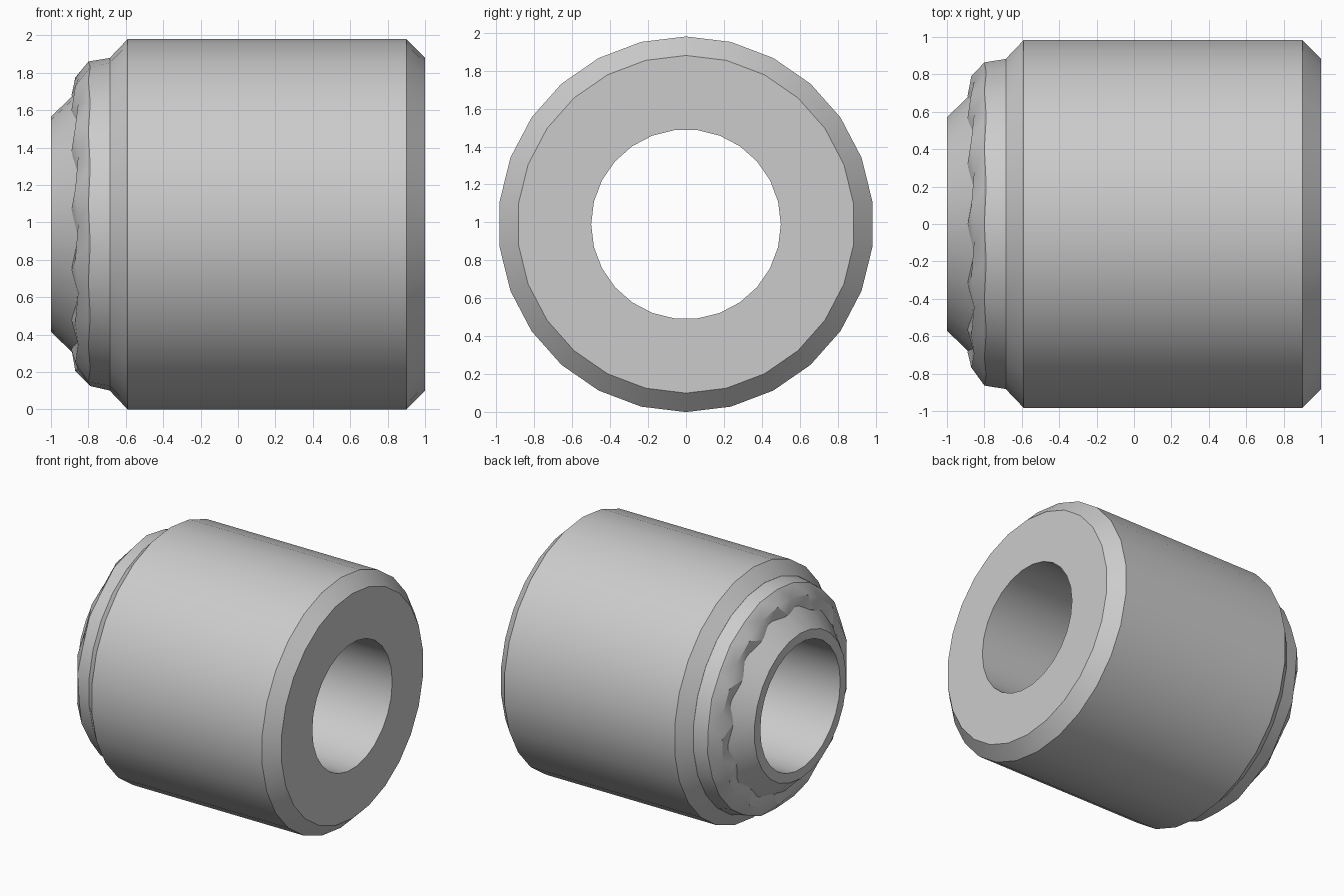
import bpy, bmesh, math

if "Cube" in bpy.data.objects:
    bpy.data.objects.remove(bpy.data.objects["Cube"])

AXIS_Z = 0.99

grey = bpy.data.materials.new("plain_grey")
grey.use_nodes = True
grey.diffuse_color = (0.6, 0.6, 0.6, 1)
grey.node_tree.nodes["Principled BSDF"].inputs["Base Color"].default_value = (0.6, 0.6, 0.6, 1)


def lathe(name, rings, sides, angle):
    """Closed shape turned around x. Each ring is (x, radius, phase in steps, dent)."""
    bm = bmesh.new()
    loops = []
    for x, r, phase, dent in rings:
        loop = []
        for i in range(sides):
            a = (i + phase) * math.tau / sides
            d = dent if i % 2 else 0
            loop.append(bm.verts.new((x + d, (r - d / 2) * math.sin(a),
                                      AXIS_Z + (r - d / 2) * math.cos(a))))
        loops.append(loop)
    for k, a in enumerate(loops):
        b = loops[(k + 1) % len(loops)]
        shift = rings[(k + 1) % len(rings)][2] - rings[k][2]
        for i in range(sides):
            j = (i + 1) % sides
            if shift == 0:
                bm.faces.new((a[i], a[j], b[j], b[i]))
            elif shift > 0:
                bm.faces.new((a[i], a[j], b[i]))
                bm.faces.new((a[j], b[j], b[i]))
            else:
                bm.faces.new((a[i], b[j], b[i]))
                bm.faces.new((a[i], a[j], b[j]))
    bmesh.ops.recalc_face_normals(bm, faces=bm.faces)
    mesh = bpy.data.meshes.new(name)
    bm.to_mesh(mesh)
    bm.free()
    mesh.materials.append(grey)
    obj = bpy.data.objects.new(name, mesh)
    bpy.context.collection.objects.link(obj)
    bpy.ops.object.select_all(action='DESELECT')
    obj.select_set(True)
    bpy.context.view_layer.objects.active = obj
    bpy.ops.object.shade_smooth_by_angle(angle=math.radians(angle))
    return obj


# Bored sleeve with chamfered ends and a conical nose
lathe("sleeve", [
    (-1, 0.5, 0.5, 0), (-1, 0.575, 0, 0), (-0.84, 0.73, 0, 0),
    (-0.685, 0.73, 0, 0), (-0.685, 0.89, 0, 0), (-0.59, 0.99, 0, 0),
    (0.9, 0.99, 0, 0), (1, 0.89, 0, 0), (1, 0.5, 0.5, 0)], 26, 30)

# Faceted rounded bead around the nose
lathe("rounded_bead", [
    (-0.68, 0.89, 0, 0), (-0.80, 0.87, 0, 0.01), (-0.87, 0.79, 0.5, 0.015),
    (-0.89, 0.69, 0, 0.03), (-0.82, 0.62, 0, 0), (-0.68, 0.62, 0, 0)], 26, 20)
